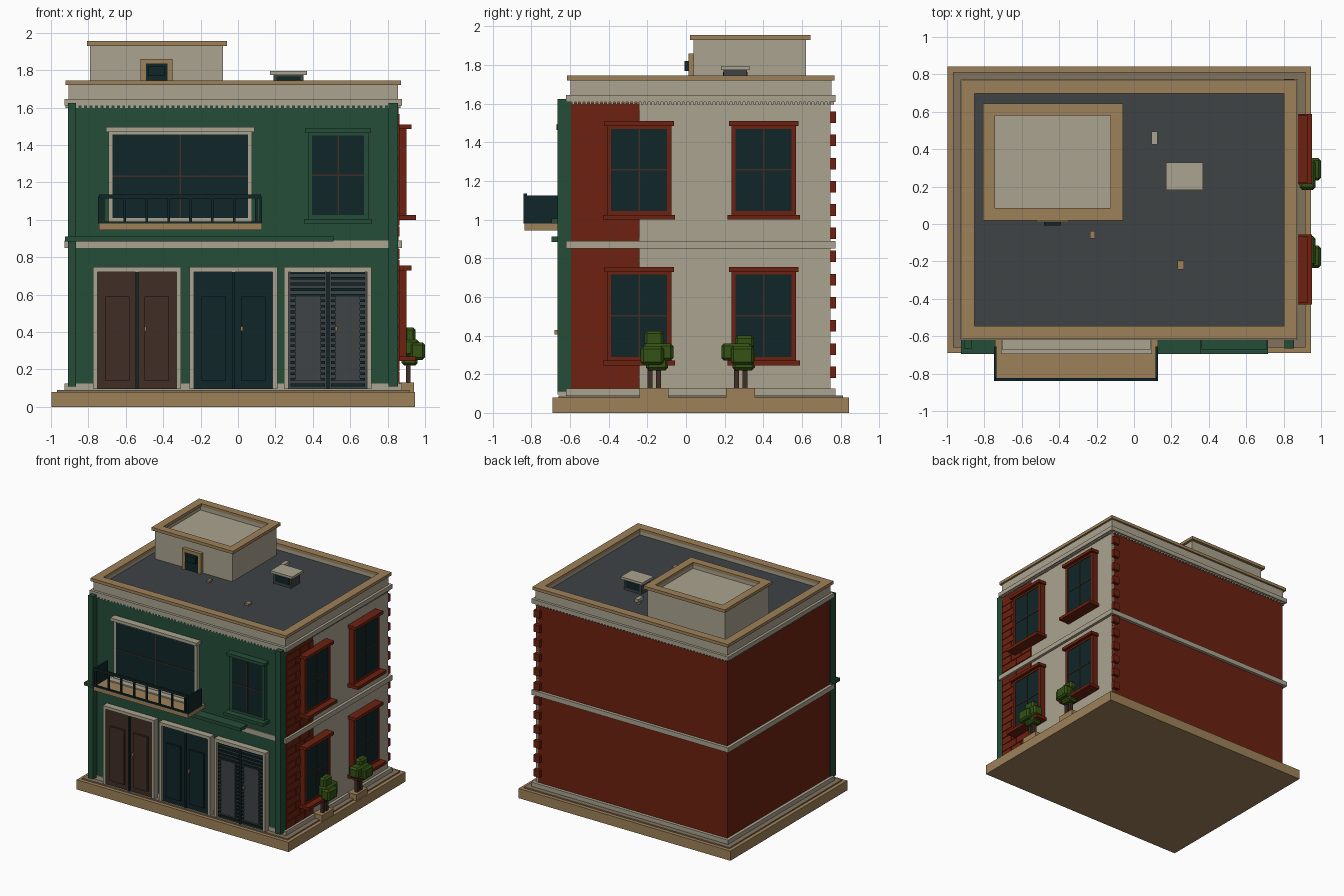
import bpy, bmesh
from mathutils import Vector

default = bpy.data.objects.get("Cube")
if default:
    bpy.data.objects.remove(default, do_unlink=True)


def material(name, r, g, b):
    mat = bpy.data.materials.new(name)
    mat.use_nodes = True
    mat.diffuse_color = (r, g, b, 1)
    mat.node_tree.nodes["Principled BSDF"].inputs["Base Color"].default_value = (r, g, b, 1)
    return mat


tan = material("tan stone", .34, .22, .1)
worn = material("worn stone", .23, .17, .11)
pale = material("pale plaster", .41, .37, .28)
green = material("dark green paint", .018, .075, .04)
red = material("red brick", .15, .015, .005)
teal = material("dark teal", .005, .019, .021)
grey = material("slate grey", .05, .056, .06)
brown = material("brown wood", .05, .027, .018)
leaf = material("leaf green", .035, .085, .007)

# Footprint of the walls
LEFT, RIGHT, FRONT, BACK = -.903, .852, -.595, .748


def boxes(name, spans, mat, bevel=0):
    """One object made of boxes, each given as x, y and z spans."""
    bm = bmesh.new()
    for span in spans:
        low, high = Vector(s[0] for s in span), Vector(s[1] for s in span)
        made = bmesh.ops.create_cube(bm, size=1)["verts"]
        bmesh.ops.scale(bm, vec=high - low, verts=made)
        bmesh.ops.translate(bm, vec=(low + high) / 2, verts=made)
    mesh = bpy.data.meshes.new(name)
    bm.to_mesh(mesh)
    bm.free()
    mesh.materials.append(mat)
    obj = bpy.data.objects.new(name, mesh)
    bpy.context.collection.objects.link(obj)
    if bevel:
        mod = obj.modifiers.new("chamfer", "BEVEL")
        mod.width, mod.segments = bevel, 1
    return obj


def storey(name, grow, bottom, top, mat):
    """Slab following the footprint, grown outward."""
    boxes(name, [((LEFT - grow, RIGHT + grow), (FRONT - grow, BACK + grow), (bottom, top))], mat)


def ring(name, x, y, z, width, mat):
    """Rectangular frame lying flat."""
    inner = (y[0] + width, y[1] - width)
    boxes(name, [(x, (y[0], inner[0]), z), (x, (inner[1], y[1]), z),
                 ((x[0], x[0] + width), inner, z), ((x[1] - width, x[1]), inner, z)], mat)


def front(u, depth, z, start=0):
    return (u, (FRONT - depth, FRONT - start), z)


def side(u, depth, z, start=0):
    return ((RIGHT + start, RIGHT + depth), u, z)


def around(centre, half):
    return (centre - half, centre + half)


# Base, body and horizontal bands
storey("base_slab", .095, 0, .08, tan)
storey("base_step", .065, .08, .09, worn)
storey("body", 0, .09, 1.68, red)
storey("plinth", .025, .09, .125, pale)
storey("middle_band", .025, .85, .89, pale)
storey("cornice", .025, 1.61, 1.645, pale)
storey("roof_floor", -.03, 1.67, 1.69, grey)
boxes("side_plaster_wall", [((RIGHT - .02, RIGHT + .002), (FRONT, BACK), (.1, 1.64))], pale)


def border(grow):
    return (LEFT - grow, RIGHT + grow), (FRONT - grow, BACK + grow)


ring("parapet", *border(.004), (1.64, 1.72), .05, pale)
ring("parapet_cap", *border(.02), (1.72, 1.745), .07, tan)

# Small teeth below the cornice
teeth = []
for i in range(60):
    x = LEFT + (i + .5) * (RIGHT - LEFT) / 60
    y = FRONT + (i + .5) * (BACK - FRONT) / 60
    teeth.append((around(x, .007), (FRONT - .022, BACK + .018), (1.597, 1.611)))
    teeth.append(((LEFT - .018, RIGHT + .018), around(y, .006), (1.597, 1.611)))
boxes("cornice_teeth", teeth, pale)

# Green shop front with corner pilasters and a ledge
boxes("front_wall", [front((LEFT, RIGHT), .017, (.09, 1.611))], green)
boxes("front_pilasters", [front(u, .07, (.11, 1.625)) for u in ((-.91, -.865), (.805, .856))], green)
boxes("front_ledge", [front((-.925, .51), .1, (.885, .912))], green)

# Brick panel on the side, in staggered courses
boxes("brick_panel", [side((FRONT, -.24), .005, z) for z in ((.125, .85), (.89, 1.605))], red)
bricks = []
length, course = .12, .06
for row in range(24):
    z = .13 + row * course
    if .80 < z < .89:
        continue
    for col in range(5):
        u = FRONT + (col - row % 2 / 2) * length
        low, high = max(u, FRONT), min(u + length - .005, -.24)
        if high - low > .01:
            bricks.append(side((low, high), .011, (z, z + course - .005)))
boxes("side_bricks", bricks, red)

# Toothed bricks at the rear corner
boxes("corner_bricks", [((RIGHT - .05, RIGHT + .004), (BACK - .004, BACK + .027), (z, z + course))
                        for z in (.18 + i * 2 * course for i in range(12)) if not .8 < z < .89], red)


def window(name, face, centre, half, bottom, top, trim, depth):
    """Glazed opening with frame, lintel, sill and thin crossing bars."""
    t = .022
    tall = (bottom - .02, top + .015)
    boxes(name + "_glass", [face(around(centre, half), depth, (bottom, top))], teal)
    bars = [face(around(centre + s * (half + t / 2), t / 2), depth + .005, tall) for s in (-1, 1)]
    wide = around(centre, half + t)
    bars += [face(wide, depth + .005, (tall[0], bottom)), face(wide, depth + .005, (top, tall[1]))]
    bars.append(face(around(centre, half + .035), depth + .03, (tall[1], top + .04)))
    bars.append(face(around(centre, half + .042), depth + .055, (bottom - .045, tall[0])))
    boxes(name + "_frame", bars, trim)
    middle = (bottom + top) / 2
    boxes(name + "_bars", [face(around(centre, .004), depth + .004, (bottom, top)),
                           face(around(centre, half), depth + .004, around(middle, .004))], brown)


window("large_front_window", front, -.308, .362, 1.01, 1.455, pale, .045)
window("small_front_window", front, .535, .14, 1.025, 1.45, green, .045)
for column, centre in (("front", -.243), ("rear", .402)):
    window(f"upper_{column}_side_window", side, centre, .145, 1.045, 1.47, red, .045)
    window(f"lower_{column}_side_window", side, centre, .145, .29, .715, red, .045)


def double_door(name, centre, mat, louvred=False):
    """Pair of leaves in a pale surround."""
    half, trim, bottom, top = .21, .025, .095, .722
    surround = [front(around(centre + s * (half + trim / 2), trim / 2), .07, (bottom, top + trim))
                for s in (-1, 1)]
    surround.append(front(around(centre, half), .07, (top, top + trim)))
    boxes(name + "_surround", surround, pale)
    boxes(name + "_leaves", [front(around(centre, half), .055, (bottom, top))], mat)
    panels = [front(around(centre + s * .106, .066), .07, (.14, .59)) for s in (-1, 1)]
    boxes(name + "_panels", panels, mat)
    boxes(name + "_gap", [front(around(centre, .008), .065, (bottom, top))], teal)
    boxes(name + "_handle", [front(around(centre + .045, .006), .085, (.405, .43))], tan)
    if louvred:
        slats = [front(around(centre + s * .108, .092), .066, (z, z + .014))
                 for s in (-1, 1) for z in (.11 + i * .03 for i in range(21))]
        boxes(name + "_slats", slats, teal)


double_door("brown_door", -.54, brown)
double_door("teal_door", -.025, teal)
double_door("louvred_door", .48, grey, louvred=True)

# Balcony with solid ends and a barred front
ends = (-.742, .122)
boxes("balcony_slab", [front((ends[0], ends[1] + .005), .24, (.945, .98))], tan)
rail = [front(around(u, .007), .245, (.98, 1.125), .06) for u in ends]
rail += [front(ends, .245, z, .228) for z in ((1.115, 1.135), (.98, .992))]
rail += [front(around(ends[0] + .02 + i * .117, .007), .243, (.98, 1.12), .23) for i in range(8)]
boxes("balcony_railing", rail, teal)

# Roof room with its own parapet and door
room_x, room_y = (-.79, -.08), (.04, .62)
boxes("roof_room", [(room_x, room_y, (1.68, 1.9))], pale)
ring("roof_room_parapet", room_x, room_y, (1.89, 1.93), .04, pale)
ring("roof_room_cap", (-.808, -.06), (.02, .645), (1.93, 1.955), .065, tan)
door_x = -.435
boxes("roof_door_frame", [(around(door_x + s * .072, .014), (.012, .05), (1.69, 1.86)) for s in (-1, 1)]
      + [(around(door_x, .06), (.012, .05), (1.835, 1.86))], tan)
boxes("roof_door", [(around(door_x, .058), (.018, .05), (1.69, 1.836)),
                    (around(door_x, .045), (-.008, .03), (1.77, 1.82))], teal)

# Skylight and small roof vents
boxes("skylight_body", [(around(.27, .08), around(.255, .06), (1.69, 1.775))], grey)
boxes("skylight_glass", [(around(.27, .065), around(.255, .063), (1.71, 1.765))], teal)
boxes("skylight_lid", [(around(.27, .1), around(.255, .073), (1.775, 1.795))], pale)
boxes("pale_vent", [(around(.11, .016), around(.46, .034), (1.715, 1.74)),
                    (around(.11, .01), around(.46, .012), (1.69, 1.72))], pale)
boxes("roof_vents", [(around(-.222, .013), around(-.058, .02), (1.69, 1.705)),
                     (around(.25, .018), around(-.22, .024), (1.69, 1.705))], tan)

# Planters with small trees made of chamfered blocks
for name, y, flip in (("front", -.165, 1), ("rear", .283, -1)):
    boxes(name + "_planter", [((.86, .94), around(y, .075), (.08, .13))], tan)
    boxes(name + "_trunks", [(around(.91, .012), around(y + s * .022, .013), (.125, .25))
                             for s in (-1, 1)], brown)
    clumps = [((.885, .97), around(y + flip * .02, .08), (.27, .36)),
              ((.875, .96), around(y + .015, .058), (.22, .32)),
              ((.89, .95), around(y - flip * .01 + .01, .05), (.33, .425 if flip > 0 else .4)),
              ((.92, 1), around(y - flip * .01, .06), (.25, .345))]
    boxes(name + "_foliage", clumps, leaf, bevel=.014)
